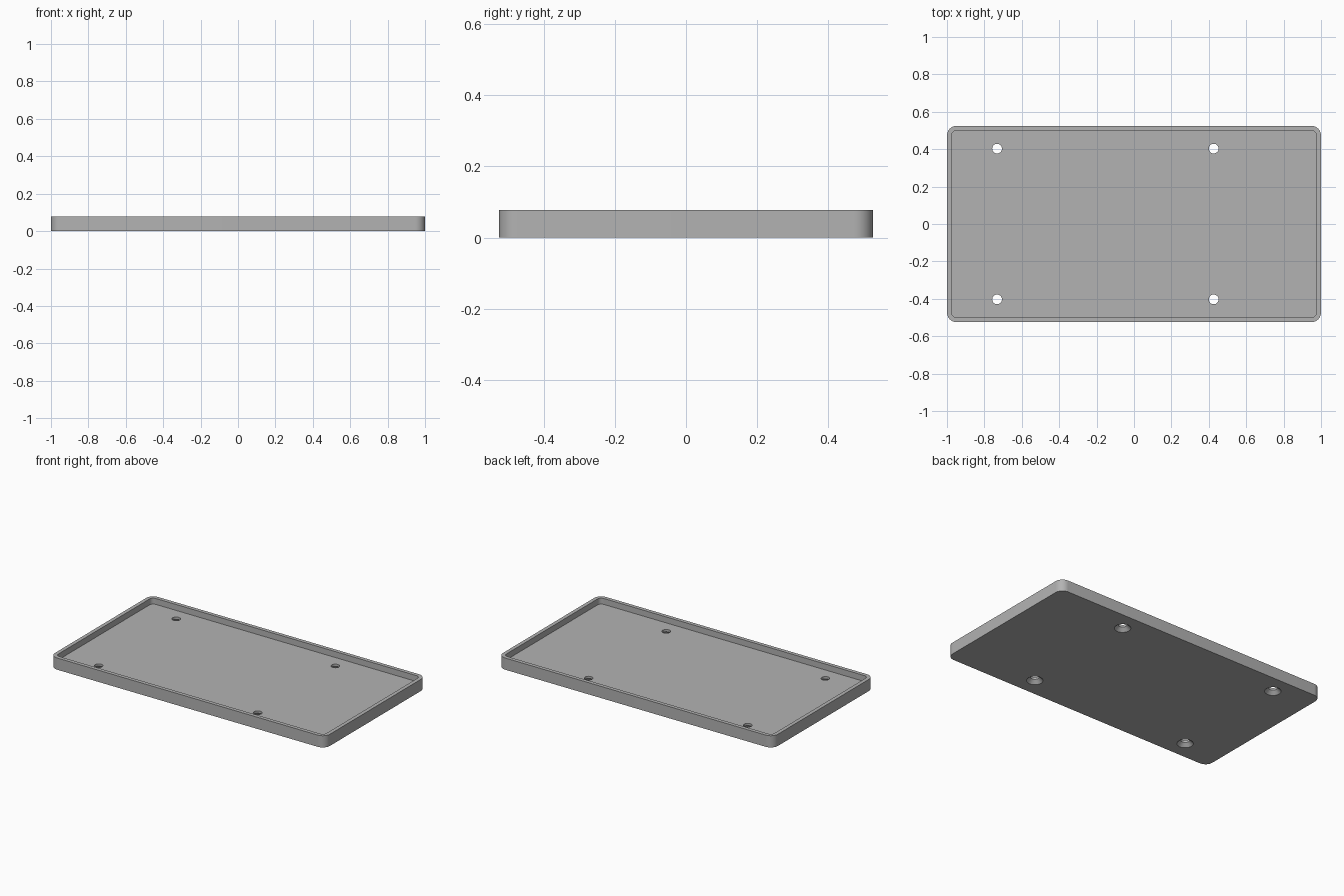
import bpy, bmesh, math

cube = bpy.data.objects.get("Cube")
if cube:
    bpy.data.objects.remove(cube, do_unlink=True)

HALF_X, HALF_Y, HEIGHT = 1.0, 0.525, 0.077
WALL, FLOOR, CORNER = 0.025, 0.038, 0.052
HOLE_R, SINK_R, SINK_DEPTH = 0.026, 0.049, 0.023

grey = bpy.data.materials.new("plain grey")
grey.use_nodes = True
colour = (0.45, 0.45, 0.45, 1)
grey.diffuse_color = colour
grey.node_tree.nodes["Principled BSDF"].inputs["Base Color"].default_value = colour


def rounded_ring(bm, inset, z, steps=10):
    """Rounded rectangle of vertices, inset from the outer outline."""
    r = CORNER - inset
    ring = []
    for q, (sx, sy) in enumerate([(1, 1), (-1, 1), (-1, -1), (1, -1)]):
        for i in range(steps + 1):
            a = math.pi / 2 * (q + i / steps)
            ring.append(bm.verts.new((sx * (HALF_X - CORNER) + r * math.cos(a),
                                      sy * (HALF_Y - CORNER) + r * math.sin(a), z)))
    return ring


def circle_ring(bm, x, y, r, z, steps=40):
    angles = [2 * math.pi * i / steps for i in range(steps)]
    return [bm.verts.new((x + r * math.cos(a), y + r * math.sin(a), z)) for a in angles]


def loft(bm, rings):
    """Closed solid through a stack of matching rings."""
    for a, b in zip(rings, rings[1:]):
        for i in range(len(a)):
            j = (i + 1) % len(a)
            bm.faces.new((a[i], a[j], b[j], b[i]))
    bm.faces.new(rings[0][::-1])
    bm.faces.new(rings[-1])


def make_object(name, bm):
    bmesh.ops.recalc_face_normals(bm, faces=bm.faces)
    mesh = bpy.data.meshes.new(name)
    bm.to_mesh(mesh)
    bm.free()
    mesh.materials.append(grey)
    obj = bpy.data.objects.new(name, mesh)
    bpy.context.collection.objects.link(obj)
    return obj


# Tray with a raised rim
bm = bmesh.new()
loft(bm, [rounded_ring(bm, 0, 0), rounded_ring(bm, 0, HEIGHT),
          rounded_ring(bm, WALL, HEIGHT), rounded_ring(bm, WALL, FLOOR)])
tray = make_object("tray", bm)

# Screw holes, countersunk from below
bm = bmesh.new()
slope = (SINK_R - HOLE_R) / SINK_DEPTH
for x in (-0.732, 0.426):
    for y in (-0.403, 0.403):
        profile = [(SINK_R + slope * 0.01, -0.01), (HOLE_R, SINK_DEPTH), (HOLE_R, HEIGHT)]
        loft(bm, [circle_ring(bm, x, y, r, z) for r, z in profile])
cutter = make_object("screw_hole_cutter", bm)
cutter.hide_render = True

cut = tray.modifiers.new("screw_holes", "BOOLEAN")
cut.operation = "DIFFERENCE"
cut.solver = "EXACT"
cut.object = cutter

bpy.ops.object.select_all(action="DESELECT")
tray.select_set(True)
bpy.context.view_layer.objects.active = tray
bpy.ops.object.modifier_apply(modifier=cut.name)
bpy.data.objects.remove(cutter, do_unlink=True)
bpy.ops.object.shade_smooth_by_angle(angle=math.radians(30))
